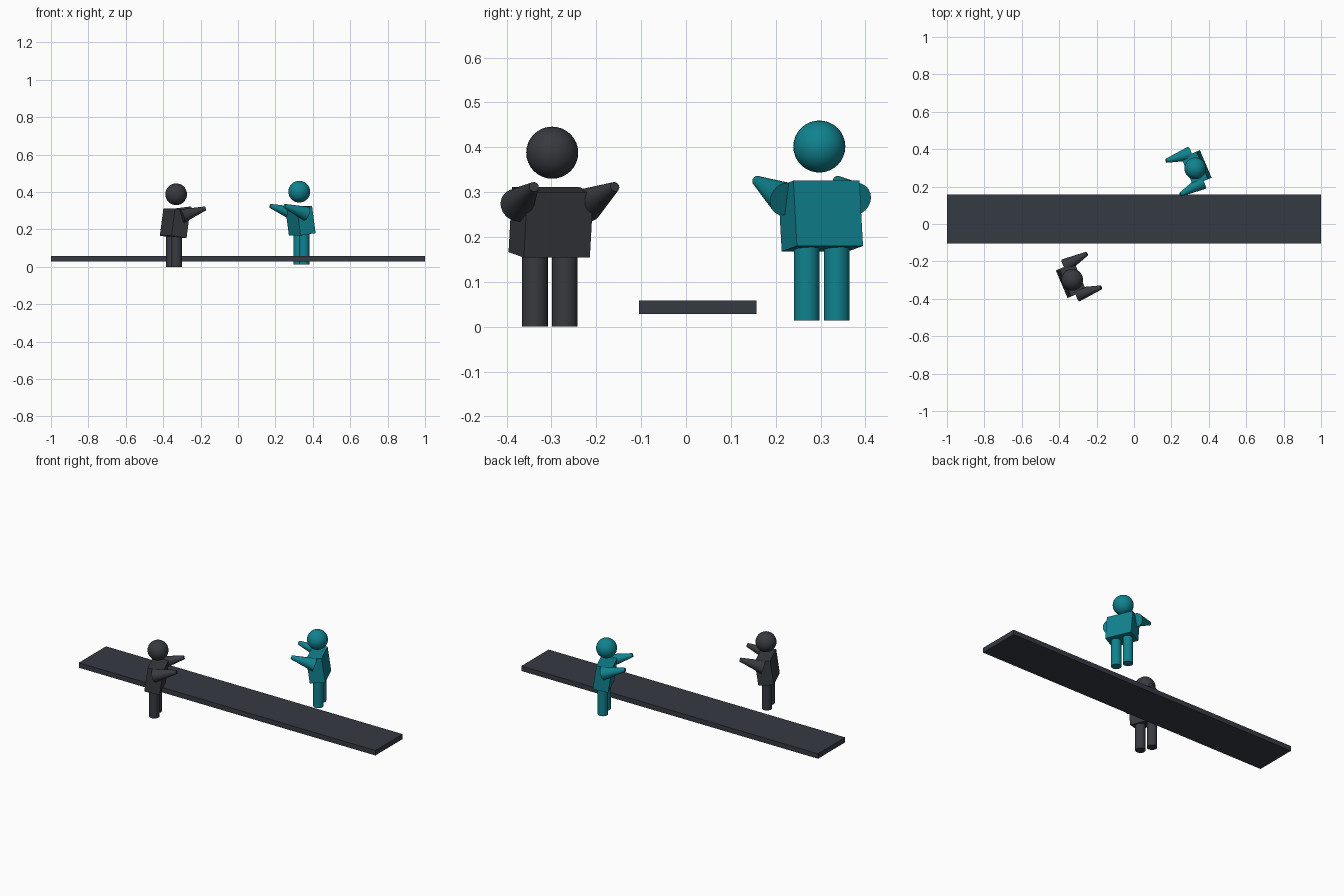
import bpy, math
from mathutils import Matrix, Vector

default = bpy.data.objects.get("Cube")
if default:
    bpy.data.objects.remove(default, do_unlink=True)


def material(name, rgb):
    mat = bpy.data.materials.new(name)
    mat.use_nodes = True
    mat.diffuse_color = (*rgb, 1)
    mat.node_tree.nodes["Principled BSDF"].inputs["Base Color"].default_value = (*rgb, 1)
    return mat


slate = material("slate", (0.036, 0.042, 0.054))
charcoal = material("charcoal", (0.039, 0.042, 0.050))
teal = material("teal", (0.005, 0.225, 0.275))


def finish(name, mat, matrix, smooth=True):
    ob = bpy.context.object
    ob.name = name
    ob.data.materials.append(mat)
    ob.matrix_world = matrix
    if smooth:
        bpy.ops.object.shade_smooth_by_angle(angle=math.radians(35))
    return ob


def box(name, mat, size, matrix):
    bpy.ops.mesh.primitive_cube_add(size=1)
    ob = finish(name, mat, Matrix.Identity(4), False)
    ob.data.transform(Matrix.Diagonal((*size, 1)))
    ob.matrix_world = matrix


def taper(name, mat, base, tip, r1, r2, frame):
    # Round bar running from base to tip
    base, tip = Vector(base), Vector(tip)
    axis = tip - base
    bpy.ops.mesh.primitive_cone_add(vertices=32, radius1=r1, radius2=r2, depth=axis.length)
    turn = axis.to_track_quat('Z', 'Y').to_matrix().to_4x4()
    finish(name, mat, frame @ Matrix.Translation((base + tip) / 2) @ turn)


def figure(prefix, mat, location, yaw):
    # Local frame: +x is forward, +y is the figure's left
    frame = Matrix.Translation(location) @ Matrix.Rotation(math.radians(yaw), 4, 'Z')

    # Torso leaning slightly forward
    lean = Matrix.Rotation(math.radians(8), 4, 'Y')
    box(prefix + "_torso", mat, (0.088, 0.16, 0.147),
        frame @ Matrix.Translation((0, 0, 0.233)) @ lean)

    # Head floating just above the torso
    bpy.ops.mesh.primitive_uv_sphere_add(segments=32, ring_count=16, radius=0.058)
    finish(prefix + "_head", mat, frame @ Matrix.Translation((0.007, 0, 0.388)))

    # Legs and raised, tapering arms
    for side, s in (("left", 1), ("right", -1)):
        taper(f"{prefix}_{side}_leg", mat, (-0.006, s * 0.0362, 0),
              (-0.006, s * 0.0362, 0.168), 0.0285, 0.0285, frame)
        taper(f"{prefix}_{side}_arm", mat, (0.004, s * 0.084, 0.271),
              (0.134, s * 0.098, 0.312), 0.038, 0.011, frame)


# Long flat plank between the two figures
box("plank", slate, (2, 0.262, 0.03), Matrix.Translation((0, 0.026, 0.043)))

figure("dark_figure", charcoal, (-0.337, -0.301, 0), 23)
figure("teal_figure", teal, (0.334, 0.300, 0.0137), 203)
